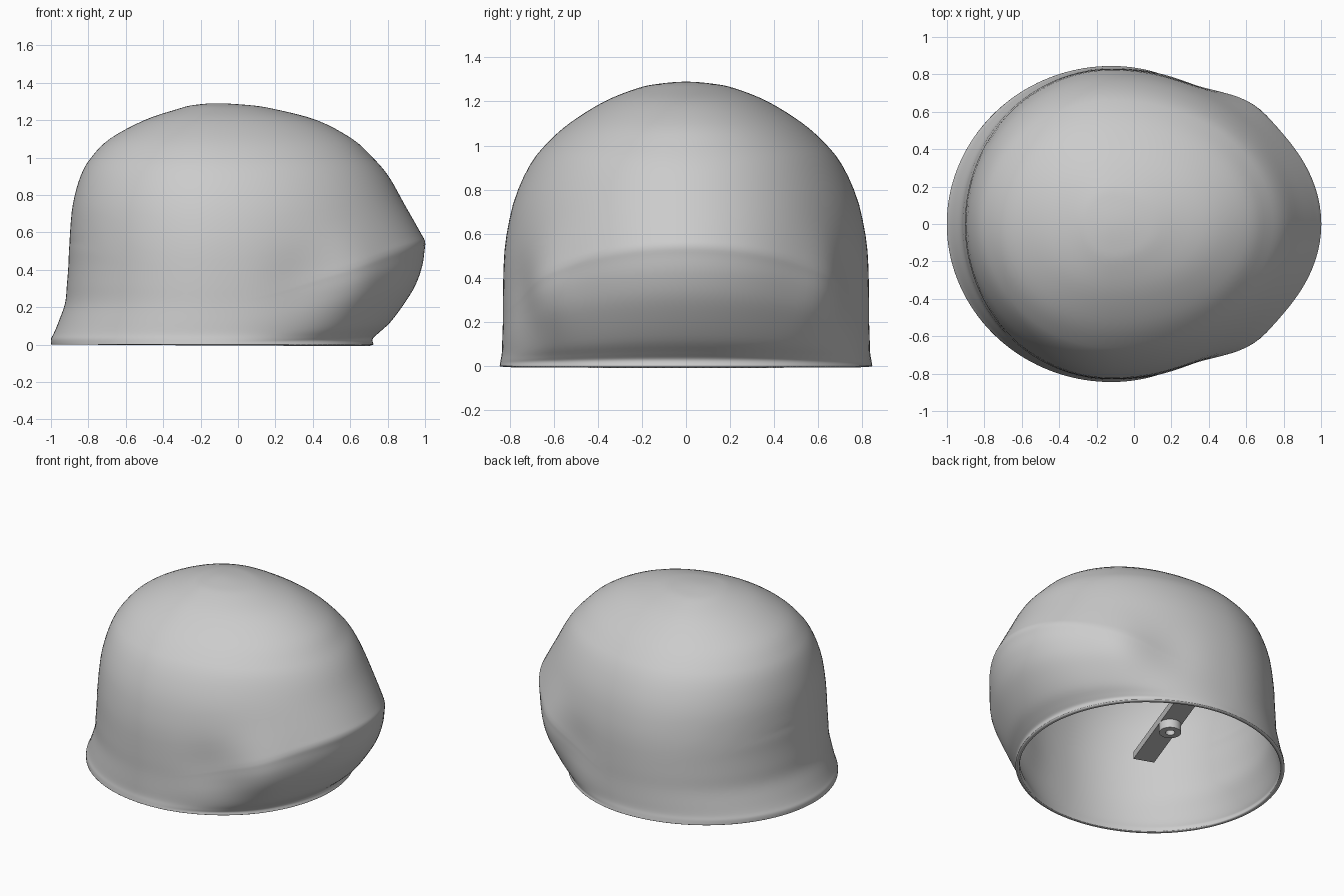
import bpy
import bmesh
import math
from mathutils import Matrix, Vector

cube = bpy.data.objects.get("Cube")
if cube:
    bpy.data.objects.remove(cube, do_unlink=True)

# Single plain grey
grey = bpy.data.materials.new("grey_metal")
grey.use_nodes = True
GREY = (0.6, 0.6, 0.6, 1.0)
grey.diffuse_color = GREY
grey.node_tree.nodes["Principled BSDF"].inputs["Base Color"].default_value = GREY

CENTRE_X = -0.12
CREASE = 0.55
SEGMENTS = 144

# Shell profile: height, then reach to the back end, the sides and the bulged end
PROFILE = [
    (0, .88, .845, .845), (.03, .88, .84, .84), (.06, .865, .835, .87),
    (.12, .84, .833, .935), (.22, .805, .83, 1.01), (.32, .795, .83, 1.07),
    (.42, .787, .828, 1.105), (.5, .784, .825, 1.117), (.55, .78, .82, 1.12),
    (.6, .778, .813, 1.095), (.75, .763, .78, 1.01), (.9, .722, .715, .925),
    (1, .665, .64, .84), (1.1, .565, .53, .73), (1.2, .38, .37, .54),
    (1.26, .2, .22, .31), (1.28, .12, .125, .18), (1.29, 0, 0, 0),
]


def smooth_rows(rows, steps):
    """Catmull-Rom through the profile, mirrored across the crown."""
    pts = [Vector(r) for r in rows]
    z, *reach = pts[-2]
    pts = [pts[0]] + pts + [Vector((z, *[-v for v in reach]))]
    out = []
    for a, b, c, d in zip(pts, pts[1:], pts[2:], pts[3:]):
        for i in range(steps):
            t = i / steps
            out.append(b + (c - a) * (t / 2)
                       + (a * 2 - b * 5 + c * 4 - d) * (t * t / 2)
                       + (b * 3 - a - c * 3 + d) * (t ** 3 / 2))
    return out + [pts[-2]]


def lookup(rows, z):
    for a, b in zip(rows, rows[1:]):
        if z <= b[0]:
            return a.lerp(b, (z - a[0]) / max(b[0] - a[0], 1e-6))
    return rows[-1]


def lowered(z, angle):
    """The crease above the bulge sinks towards the sides."""
    low = CREASE - 0.31 * math.sin(angle) ** 2
    top = 0.95
    if z < CREASE:
        return z * low / CREASE
    if z < top:
        return low + (z - CREASE) * (top - low) / (top - CREASE)
    return z


def hump(value, middle, width):
    return math.exp(-((value - middle) / width) ** 2)


def shell_point(rows, row, angle):
    z = lowered(row[0], angle)
    here = lookup(rows, z)
    long_reach = row[3] if math.cos(angle) > 0 else here[1]
    r = 1 / math.hypot(math.cos(angle) / long_reach, math.sin(angle) / here[2])
    # Corner of the bulge and the hollow behind it
    deg = abs(math.degrees(math.atan2(math.sin(angle), math.cos(angle))))
    r *= 1 + hump(z, 0.33, 0.2) * (0.03 * hump(deg, 40, 10) - 0.022 * hump(deg, 60, 12))
    return (CENTRE_X + r * math.cos(angle), r * math.sin(angle), z)


def add_object(name, bm):
    bmesh.ops.recalc_face_normals(bm, faces=bm.faces)
    mesh = bpy.data.meshes.new(name)
    bm.to_mesh(mesh)
    bm.free()
    mesh.materials.append(grey)
    obj = bpy.data.objects.new(name, mesh)
    bpy.context.collection.objects.link(obj)
    return obj


def shade(obj, degrees):
    bpy.ops.object.select_all(action="DESELECT")
    obj.select_set(True)
    bpy.context.view_layer.objects.active = obj
    bpy.ops.object.shade_smooth_by_angle(angle=math.radians(degrees))


# Dome shell, open underneath
rows = smooth_rows(PROFILE, 4)
bm = bmesh.new()
rings = [[bm.verts.new(shell_point(rows, row, math.tau * i / SEGMENTS))
          for i in range(SEGMENTS)] for row in rows[:-1]]
crown = bm.verts.new((CENTRE_X, 0, rows[-1][0]))
for i in range(SEGMENTS):
    j = (i + 1) % SEGMENTS
    for low, high in zip(rings, rings[1:]):
        bm.faces.new((low[i], low[j], high[j], high[i]))
    bm.faces.new((rings[-1][i], rings[-1][j], crown))
shell = add_object("dome_shell", bm)
shade(shell, 50)
wall = shell.modifiers.new("wall", "SOLIDIFY")
wall.thickness = 0.025
wall.offset = -1

# Flat bar inside the dome
HUB = Vector((-0.3, 0, 0.37))
bm = bmesh.new()
bmesh.ops.create_cube(bm, size=1, matrix=Matrix.Translation(HUB + Vector((0, 0, 0.025)))
                      @ Matrix.Rotation(math.radians(70), 4, "Z")
                      @ Matrix.Diagonal((0.98, 0.14, 0.05, 1)))
add_object("inner_bar", bm)

# Hollow boss hanging below the bar
bm = bmesh.new()
SIDES = 32
loops = []
for radius, z in ((0.07, 0), (0.07, -0.06), (0.03, -0.06), (0.03, 0)):
    loops.append([bm.verts.new(HUB + Vector((radius * math.cos(math.tau * i / SIDES),
                                             radius * math.sin(math.tau * i / SIDES), z)))
                  for i in range(SIDES)])
for a, b in zip(loops, loops[1:] + loops[:1]):
    for i in range(SIDES):
        j = (i + 1) % SIDES
        bm.faces.new((a[i], a[j], b[j], b[i]))
shade(add_object("bar_boss", bm), 30)
